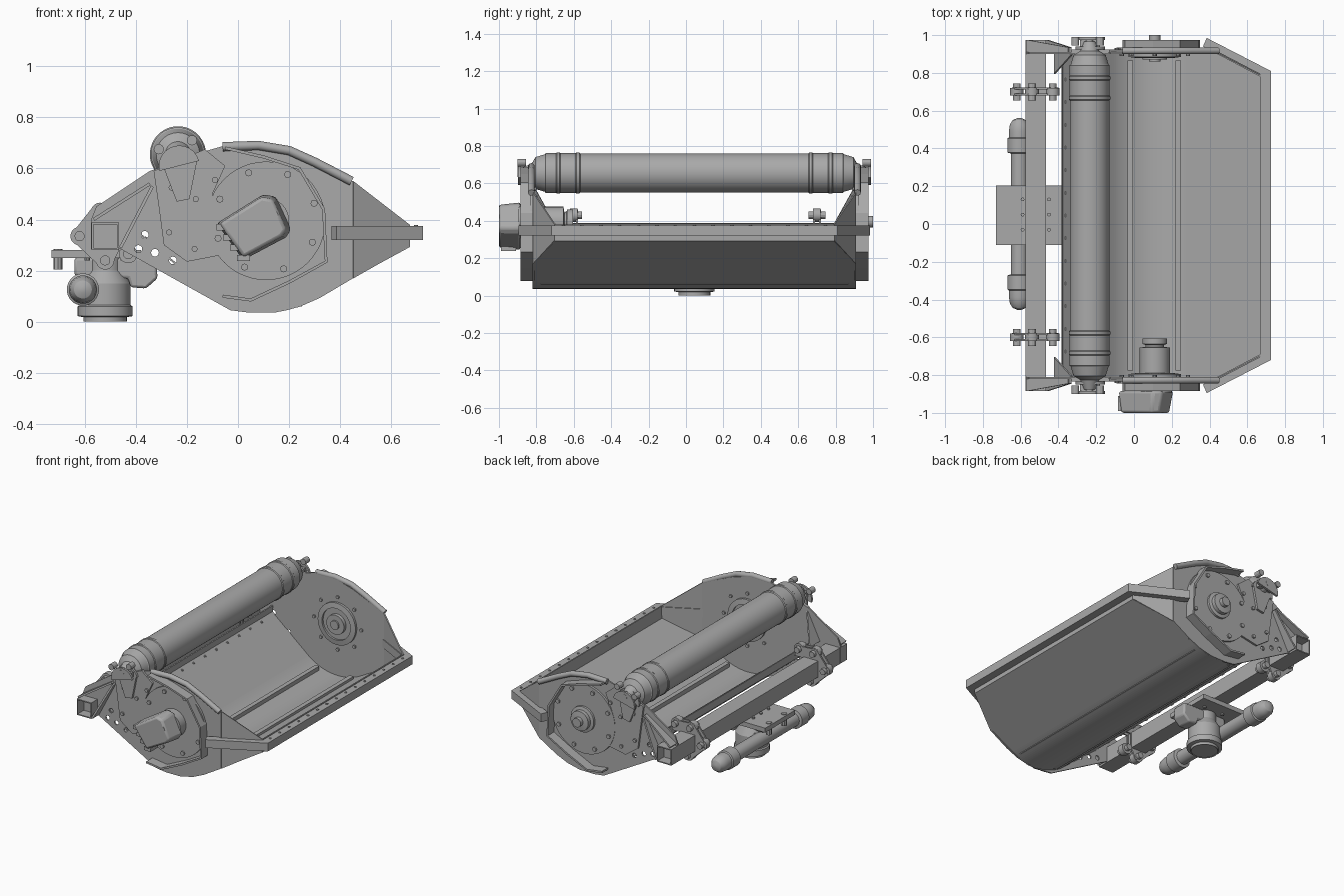
import bpy, bmesh, math
from mathutils import Vector

cube = bpy.data.objects.get("Cube")
if cube:
    bpy.data.objects.remove(cube, do_unlink=True)

grey = bpy.data.materials.new("plain_grey")
grey.use_nodes = True
GREY = (0.40, 0.40, 0.40, 1)
grey.diffuse_color = GREY
grey.node_tree.nodes["Principled BSDF"].inputs["Base Color"].default_value = GREY

MID = 0.045          # middle of the housing along y
SIDE, RIM = 0.86, 0.93   # offsets of side plate and outer rim from MID
solids = []          # parts to shade smooth; sheets stay flat


def finish(name, bm, thick=0, bevel=0):
    bmesh.ops.recalc_face_normals(bm, faces=bm.faces)
    me = bpy.data.meshes.new(name)
    bm.to_mesh(me)
    bm.free()
    me.materials.append(grey)
    ob = bpy.data.objects.new(name, me)
    bpy.context.collection.objects.link(ob)
    if thick:
        mod = ob.modifiers.new("thickness", "SOLIDIFY")
        mod.thickness, mod.offset = thick, 0
    else:
        solids.append(ob)
    if bevel:
        mod = ob.modifiers.new("bevel", "BEVEL")
        mod.width, mod.segments = bevel, 2
    return ob


def prism(name, pts, a, b, axis="y", bevel=0):
    """Extrude an outline in xz along y, or in xy along z."""
    bm = bmesh.new()
    at = (lambda p, t: (p[0], t, p[1])) if axis == "y" else (lambda p, t: (p[0], p[1], t))
    face = bm.faces.new([bm.verts.new(at(p, a)) for p in pts])
    new = bmesh.ops.extrude_face_region(bm, geom=[face])["geom"]
    shift = Vector(at((0, 0), b - a))
    bmesh.ops.translate(bm, vec=shift, verts=[v for v in new if isinstance(v, bmesh.types.BMVert)])
    return finish(name, bm, bevel=bevel)


def box(name, x0, x1, y0, y1, z0, z1, bevel=0):
    return prism(name, [(x0, z0), (x1, z0), (x1, z1), (x0, z1)], y0, y1, bevel=bevel)


def sheet(name, rows, thick, closed=False):
    """Sheet through rows of x, z, first y and last y."""
    bm = bmesh.new()
    vs = [[bm.verts.new((x, y, z)) for y in (y0, y1)] for x, z, y0, y1 in rows]
    for a, b in zip(vs, vs[1:] + vs[:1] if closed else vs[1:]):
        bm.faces.new((a[0], a[1], b[1], b[0]))
    return finish(name, bm, thick)


def lathe(name, centres, prof, axis="y", n=32):
    """Turn (radius, distance) pairs about an axis at one or more centres."""
    bm = bmesh.new()
    for c in centres:
        rings = []
        for r, t in prof:
            ring = []
            for i in range(n):
                u, v = r * math.cos(math.tau * i / n), r * math.sin(math.tau * i / n)
                off = (u, t, v) if axis == "y" else (u, v, t)
                ring.append(bm.verts.new(Vector(c) + Vector(off)))
            rings.append(ring)
        for a, b in zip(rings, rings[1:]):
            for i in range(n):
                bm.faces.new((a[i], a[i - 1], b[i - 1], b[i]))
        bm.faces.new(rings[0])
        bm.faces.new(rings[-1])
    return finish(name, bm)


def pipe(name, pts, r):
    cu = bpy.data.curves.new(name, "CURVE")
    cu.dimensions, cu.bevel_depth, cu.use_fill_caps = "3D", r, True
    sp = cu.splines.new("POLY")
    sp.points.add(len(pts) - 1)
    for p, co in zip(sp.points, pts):
        p.co = (*co, 1)
    cu.materials.append(grey)
    ob = bpy.data.objects.new(name, cu)
    bpy.context.collection.objects.link(ob)


def ring_points(cx, cz, r, n, y, start=0):
    return [(cx + r * math.cos(start + math.tau * i / n), y,
             cz + r * math.sin(start + math.tau * i / n)) for i in range(n)]


# Trough sheet: sloped front, curved bottom, straight rear wall with a lip
AX, AZ = 0.11, 0.395
rows = [(.67, .38, .745), (.67, .295, .745), (.45, .176, SIDE)]
rows += [(AX + .355 * math.sin(math.radians(a)), AZ - .355 * math.cos(math.radians(a)), SIDE)
         for a in range(30, -41, -2)]
rows += [(-.38, .34, SIDE), (-.375, .385, SIDE)]
sheet("trough_sheet", [(x, z, MID - d, MID + d) for x, z, d in rows], .008)

# Wear bars on the trough floor and rivets on the rear wall
box("rear_floor_bar", -.035, -.005, MID - .82, MID + .82, .055, .09)
box("front_floor_bar", .22, .25, MID - .82, MID + .82, .06, .09)
lathe("wall_rivets", [(-.362, MID + .12 * i, .325) for i in range(-6, 7)],
      [(.008, -.008), (.008, .008)], n=10)

# Front flange wrapped round the chamfered corners
outer = [(.385, .94), (.725, .765)]
inner = [(.365, .895), (.668, .735)]
plan = [(x, MID + d) for x, d in outer] + [(x, MID - d) for x, d in outer[::-1]]
plan += [(x, MID - d) for x, d in inner] + [(x, MID + d) for x, d in inner[::-1]]
prism("front_flange", plan, .32, .375, axis="z")
lathe("flange_bolts", [(.697, MID + .1 * i, .375) for i in range(-7, 8)],
      [(.008, 0), (.008, .004)], axis="z", n=8)

side_outline = [(-.03, .045), (.04, .036), (.15, .037), (.24, .058), (.32, .093), (.45, .17),
                (.45, .55), (.22, .65), (.1, .685), (-.05, .69), (-.12, .67), (-.345, .59),
                (-.555, .45), (-.575, .4), (-.575, .285), (-.46, .285)]
rim_path = [(-.05, .68), (.1, .645), (.24, .6), (.335, .44), (.345, .235), (.2, .155), (.05, .085), (-.06, .1)]
mount_outline = [(-.33, .59), (-.13, .675), (-.05, .61), (-.1, .5), (-.07, .26), (-.2, .235),
                 (-.29, .3), (-.31, .45)]

# Drill through both side plates
drill = lathe("hole_cutter", [(-.325, MID, .27), (-.255, MID, .24), (-.39, MID, .285), (-.365, MID, .34)],
              [(.015, -1.2), (.015, 1.2)], n=16)
drill.hide_render = True
drill.hide_set(True)
drill.display_type = "WIRE"
solids.remove(drill)

for s, end in ((-1, "front"), (1, "back")):
    def Y(d):
        return MID + s * d
    # Side plate with its inward bent corner
    plate = prism(end + "_side_plate", side_outline, Y(SIDE - .005), Y(SIDE + .005))
    cut = plate.modifiers.new("holes", "BOOLEAN")
    cut.operation, cut.object = "DIFFERENCE", drill
    bm = bmesh.new()
    bm.faces.new([bm.verts.new((x, Y(d), z)) for x, d, z in
                  ((.45, SIDE, .17), (.67, .745, .295), (.67, .745, .38), (.45, SIDE, .55))])
    finish(end + "_corner_panel", bm, .008)
    # Outer rim, top guard pipe and tapered toolbar gussets
    sheet(end + "_outer_rim", [(x, z, Y(SIDE), Y(RIM)) for x, z in rim_path], .012)
    pipe(end + "_guard_pipe", [(x, Y(.872), z) for x, z in
                               ((-.06, .685), (.08, .69), (.2, .67), (.3, .625), (.445, .55))], .018)
    for label, low, high in (("lower", (-.46, .29), (-.335, .53)), ("upper", (-.565, .4), (-.345, .54))):
        sheet(end + "_" + label + "_gusset", [(*low, Y(SIDE), Y(RIM)), (*high, Y(SIDE), Y(.89))], .012)
    sheet(end + "_corner_gusset", [(-.33, .57, Y(SIDE), Y(.85)), (-.42, .39, Y(SIDE), Y(.75))], .01)
    # Bearing disc with bolts, and stepped hub rings on the inside
    lathe(end + "_bearing_disc", [(AX, MID, AZ)], [(.232, s * .86), (.232, s * .88)], n=48)
    lathe(end + "_disc_bolts", ring_points(AX, AZ, .2, 8, MID, .35),
          [(.014, s * .875), (.014, s * .89)], n=8)
    lathe(end + "_inner_ring", [(AX, MID, AZ)],
          [(.14, s * .86), (.14, s * .84), (.105, s * .835), (.105, s * .848), (.065, s * .848),
           (.065, s * .825), (.03, s * .825), (.03, s * .815)])
    lathe(end + "_inner_bolts", ring_points(AX, AZ, .175, 8, MID),
          [(.011, s * .86), (.011, s * .845)], n=8)
    # Roller mounting plate, bolts and half round clevis
    prism(end + "_roller_mount", mount_outline, Y(SIDE), Y(.878))
    lathe(end + "_mount_bolts", [(x, MID, z) for x, z in
                                 ((-.09, .555), (-.26, .525), (-.165, .48), (-.27, .35), (-.17, .285))],
          [(.012, s * .87), (.012, s * .888)], n=8)
    arc = [(-.23 + .08 * math.cos(a * math.pi / 12 + .25), .61 + .08 * math.sin(a * math.pi / 12 + .25))
           for a in range(13)]
    prism(end + "_clevis_leg", [(-.29, .6), (-.16, .63), (-.19, .48), (-.24, .47)], Y(.88), Y(.895))
    for d in (.88, .93):
        prism(end + "_clevis_plate", arc, Y(d), Y(d + .014))
    box(end + "_clevis_block", -.285, -.18, Y(.885), Y(.935), .625, .66)
    lathe(end + "_clevis_bolts", [(x, MID, z) for x, z in ((-.31, .675), (-.18, .71), (-.235, .655))],
          [(.02, s * .9), (.02, s * .945)], n=12)

# Large roller with collars and tapered ends
half = [(.03, .92), (.05, .87), (.085, .85), (.1, .8), (.106, .795), (.106, .74), (.11, .735),
        (.11, .72), (.106, .715), (.106, .635), (.11, .63), (.11, .615), (.105, .61)]
lathe("large_roller", [(-.235, MID, .655)], half + [(r, -t) for r, t in half[::-1]], n=48)

# Drive motor outside the front end, and its hub inside
lathe("motor_adapter", [(AX, MID, AZ)], [(.09, -.87), (.09, -.94)])
motor = prism("drive_motor", [(-.085, .385), (.1, .5), (.15, .49), (.21, .36), (.19, .33), (.02, .24)],
              -.885, -1.0, bevel=.012)
for v in motor.data.vertices:
    if v.co.y < -.95:
        v.co.x, v.co.z = .03 + (v.co.x - .03) * .88, .37 + (v.co.z - .37) * .9
for i in range(4):
    x, z = -.065 + .027 * i, .37 - .04 * i
    box("motor_fin", x - .02, x + .03, -.99, -.91, z - .012, z + .012)
lathe("motor_cap", [(.135, -1, .415)], [(.022, .04), (.022, 0)], n=16)
lathe("drive_hub", [(AX, 0, AZ)], [(.08, -.8), (.08, -.655), (.05, -.65), (.05, -.64),
                                   (.065, -.635), (.065, -.605)])
# Bearing cap on the back end
lathe("bearing_cap", [(AX, MID, AZ)], [(.085, .87), (.085, .895), (.065, .9), (.065, .925),
                                       (.03, .93), (.03, .955)])

# Hollow square toolbar with lobed clamps
sheet("toolbar", [(x, z, MID - RIM, MID + RIM) for x, z in
                  ((-.57, .285), (-.47, .285), (-.47, .385), (-.57, .385))], .01, True)
lobes = [(-.54, .43), (-.43, .43), (-.43, .265), (-.52, .24), (-.62, .335)]
for yc in (-.6, .7):
    for o in (-.02, .012):
        prism("toolbar_clamp", [(-.56, .46), (-.41, .45), (-.4, .38), (-.46, .38), (-.46, .29),
                                (-.5, .21), (-.55, .225), (-.645, .315), (-.635, .365)],
              yc + o, yc + o + .01)
    lathe("clamp_lobes", [(x, yc, z) for x, z in lobes], [(.036, -.02), (.036, .02)], n=20)
    lathe("clamp_bolts", [(x, yc, z) for x, z in lobes], [(.02, -.045), (.02, .045)], n=12)

# Hanging swivel unit: plate, bracket, swivel cylinder and cross cylinder
box("swivel_plate", -.73, -.38, -.11, .205, .25, .28)
lathe("plate_bolts", [(x, y, .16) for x in (-.59, -.45) for y in (-.03, .05, .13)],
      [(.01, .08), (.01, .13)], axis="z", n=10)
lathe("edge_bolts", [(-.705, y, 0) for y in (-.03, .13)], [(.018, .205), (.018, .285)], axis="z", n=8)
prism("swivel_bracket", [(-.64, .25), (-.32, .25), (-.315, .17), (-.36, .13), (-.42, .135),
                         (-.43, .17), (-.64, .18)], MID - .05, MID + .05, bevel=.01)
lathe("swivel_cylinder", [(-.52, MID, 0)], [(.08, .004), (.085, 0), (.085, .018), (.108, .022),
                                            (.108, .06), (.1, .065), (.1, .15), (.07, .2), (.07, .25)], axis="z")
body = [(.045, .25), (.045, .32), (.063, .325), (.063, .4), (.055, .405), (.055, .44),
        (.05, .475), (.035, .497), (.012, .507)]
lathe("cross_cylinder", [(-.607, .053, .126)], [(r, -t) for r, t in body[::-1]] + body)
box("cross_link", -.607, -.52, -.02, .11, .08, .17)

# Smooth round parts, keep edges sharp
bpy.ops.object.select_all(action="DESELECT")
for ob in solids:
    ob.select_set(True)
bpy.context.view_layer.objects.active = solids[0]
bpy.ops.object.shade_smooth_by_angle(angle=math.radians(28))
